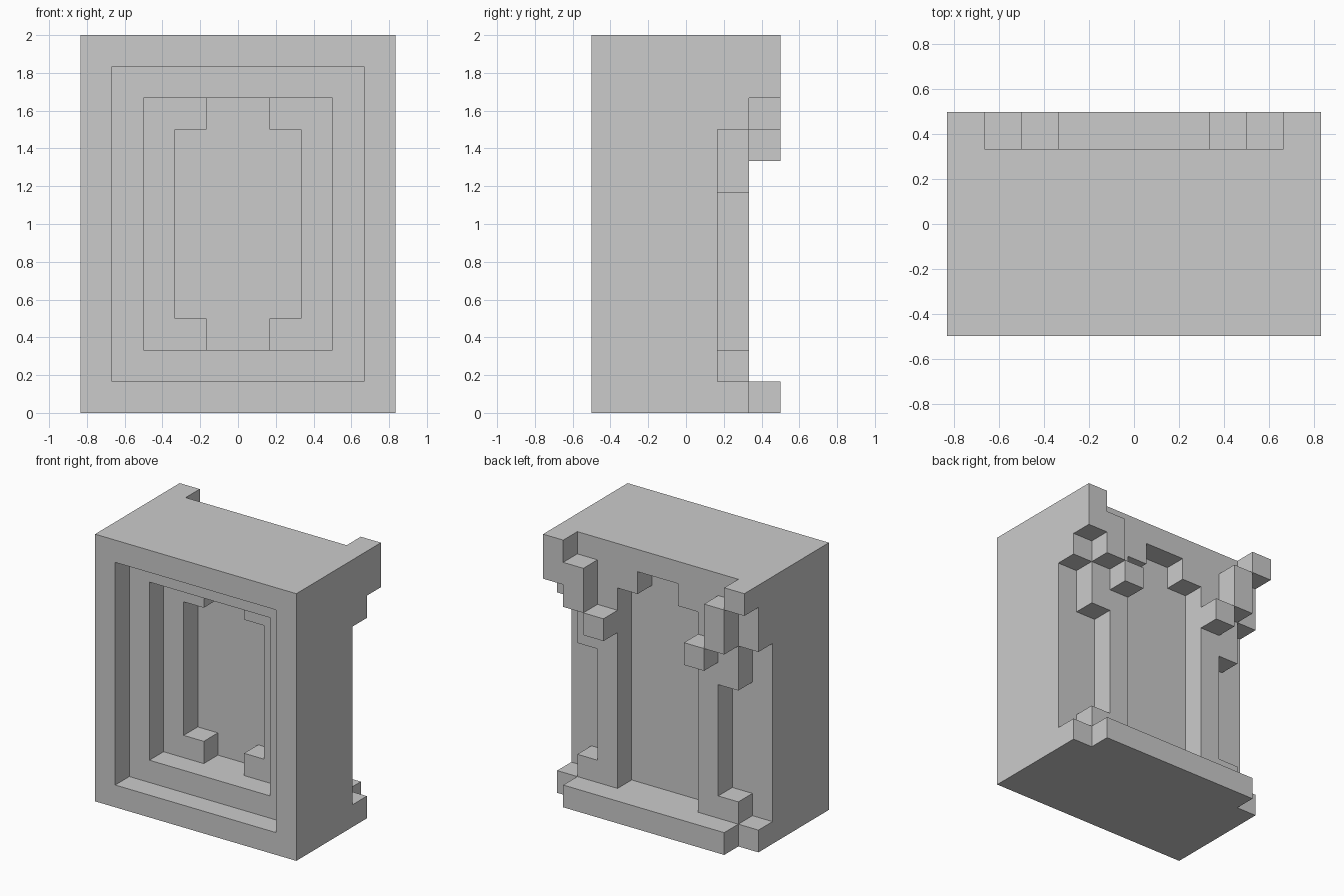
import bpy, bmesh, math

if "Cube" in bpy.data.objects:
    bpy.data.objects.remove(bpy.data.objects["Cube"])

U = 1 / 6            # one cell; the block is 10 x 6 x 12 cells
cells = set()


def box(x0, x1, y0, y1, z0, z1):
    """Cells inside a box given in cell units (end values excluded)."""
    return {(x, y, z) for x in range(x0, x1) for y in range(y0, y1) for z in range(z0, z1)}


def both(x0, x1, *yz):
    """The same box on the left and right halves."""
    return box(x0, x1, *yz) | box(10 - x1, 10 - x0, *yz)


# Main body with three stepped recesses in the front
cells |= box(0, 10, 0, 4, 0, 12)
cells -= box(1, 9, 0, 1, 1, 11)
cells -= box(2, 8, 1, 2, 2, 10)
cells -= box(3, 7, 2, 3, 3, 9) | box(4, 6, 2, 3, 2, 10)

# Inner back layer: base, top band, posts, corner steps and feet
cells |= box(0, 10, 4, 5, 0, 1) | box(0, 10, 4, 5, 11, 12)
cells |= both(2, 3, 4, 5, 1, 11)
cells |= both(3, 4, 4, 5, 10, 11)
cells |= both(1, 2, 4, 5, 7, 11) | both(1, 2, 4, 5, 1, 2)
cells |= both(0, 1, 4, 5, 9, 11)

# Outer back layer: bottom bar and stepped brackets (right corner is one cell longer)
cells |= box(1, 9, 5, 6, 0, 1)
cells |= both(0, 1, 5, 6, 11, 12) | box(9, 10, 5, 6, 10, 11)
cells |= both(1, 2, 5, 6, 9, 11)
cells |= both(2, 3, 5, 6, 8, 9)

# Skin the cells: only exposed sides become faces
bm = bmesh.new()
verts = {}


def corner(p):
    if p not in verts:
        verts[p] = bm.verts.new(((p[0] - 5) * U, (p[1] - 3) * U, p[2] * U))
    return verts[p]


for c in sorted(cells):
    for axis in range(3):
        for side in (0, 1):
            n = list(c)
            n[axis] += 2 * side - 1
            if tuple(n) in cells:
                continue
            a, b = (axis + 1) % 3, (axis + 2) % 3
            loop = []
            for da, db in ((0, 0), (1, 0), (1, 1), (0, 1)):
                p = list(c)
                p[axis] += side
                p[a] += da
                p[b] += db
                loop.append(corner(tuple(p)))
            bm.faces.new(loop if side else loop[::-1])

# Merge flat areas into large faces
bmesh.ops.dissolve_limit(bm, angle_limit=math.radians(1), verts=bm.verts[:], edges=bm.edges[:])

mesh = bpy.data.meshes.new("stepped_block")
bm.to_mesh(mesh)
bm.free()
bpy.context.collection.objects.link(bpy.data.objects.new("stepped_block", mesh))
